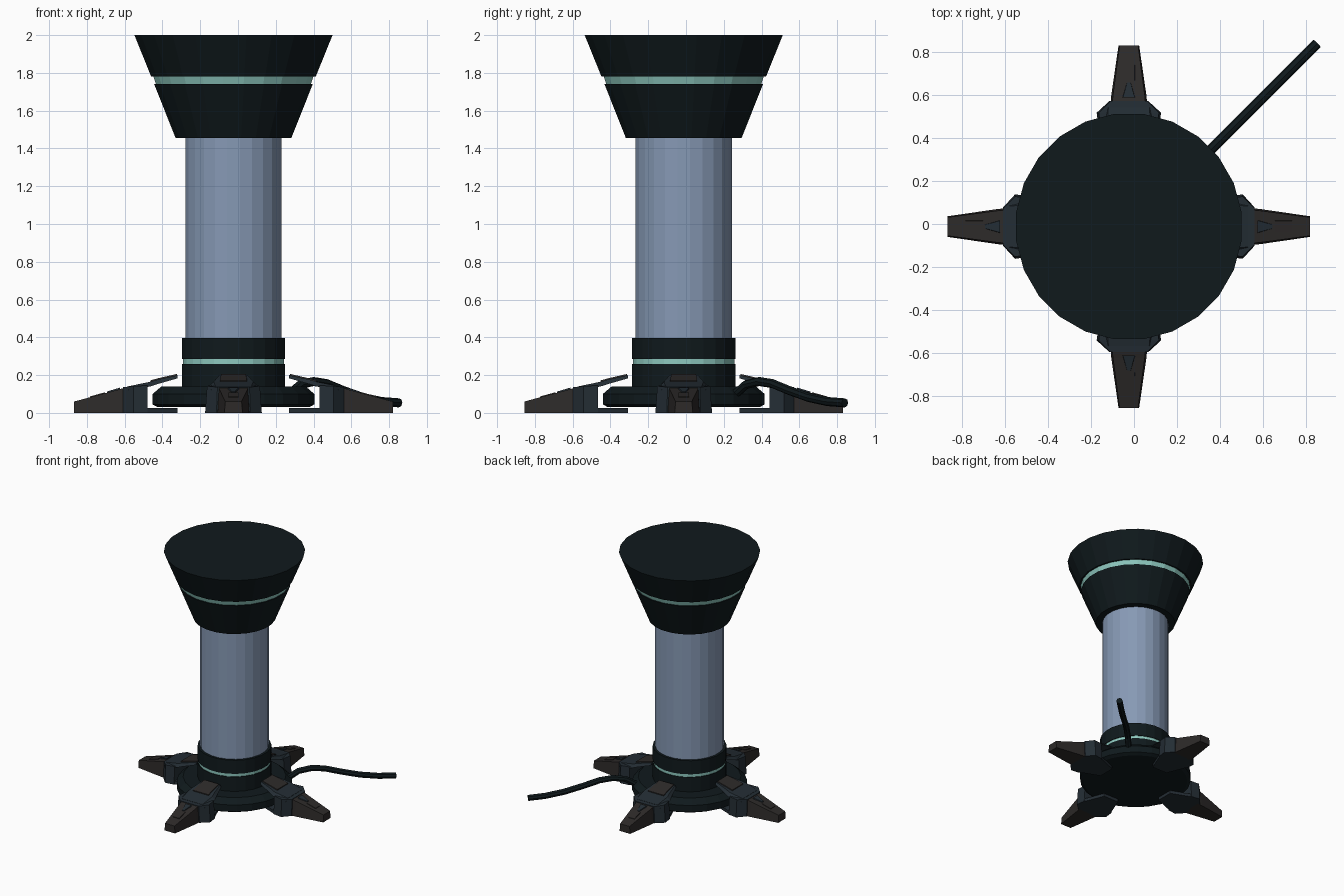
import bpy, bmesh
from math import radians, sin, cos
from mathutils import Matrix, Vector

if "Cube" in bpy.data.objects:
    bpy.data.objects.remove(bpy.data.objects["Cube"])

CX, CY = -0.024, -0.012          # axis of the column
SIDES = 24


def material(name, rgb):
    m = bpy.data.materials.new(name)
    m.diffuse_color = (*rgb, 1)
    m.use_nodes = True
    m.node_tree.nodes["Principled BSDF"].inputs["Base Color"].default_value = m.diffuse_color
    return m


DARK = material("dark_shell", (0.005, 0.010, 0.012))
TEAL = material("teal_band", (0.27, 0.58, 0.52))
STEEL = material("blue_steel", (0.24, 0.32, 0.46))
SLATE = material("slate", (0.017, 0.026, 0.034))
BROWN = material("brown_black", (0.026, 0.023, 0.022))


def add_object(name, bm, mat):
    bmesh.ops.recalc_face_normals(bm, faces=bm.faces)
    me = bpy.data.meshes.new(name)
    bm.to_mesh(me)
    bm.free()
    me.materials.append(mat)
    ob = bpy.data.objects.new(name, me)
    bpy.context.collection.objects.link(ob)
    return ob


def skin(bm, rings):
    """Join equal rings of points with quads and cap both ends."""
    vs = [[bm.verts.new(p) for p in ring] for ring in rings]
    n = len(vs[0])
    for a, b in zip(vs, vs[1:]):
        for i in range(n):
            j = (i + 1) % n
            bm.faces.new((a[i], a[j], b[j], b[i]))
    bm.faces.new(vs[0])
    bm.faces.new(vs[-1])


def turned(name, profile, mat):
    """Closed solid of revolution from (radius, z) pairs."""
    bm = bmesh.new()
    angles = [radians(7.5 + 360 / SIDES * i) for i in range(SIDES)]
    skin(bm, [[(CX + r * cos(a), CY + r * sin(a), z) for a in angles]
              for r, z in profile])
    return add_object(name, bm, mat)


def loft(name, sections, mat, angle):
    """Radial part from (r, half width bottom, half width top, z bottom, z top)."""
    bm = bmesh.new()
    skin(bm, [[(r, -wb, z0), (r, wb, z0), (r, wt, z1), (r, -wt, z1)]
              for r, wb, wt, z0, z1 in sections])
    ob = add_object(name, bm, mat)
    ob.matrix_world = Matrix.Translation((CX, CY, 0)) @ Matrix.Rotation(radians(angle), 4, 'Z')
    return ob


# Column, base and flared head
turned("base_disc", [(0.405, 0.03), (0.432, 0.045), (0.432, 0.10), (0.385, 0.14), (0.26, 0.14)], DARK)
turned("lower_collar", [(0.276, 0.13), (0.276, 0.26)], DARK)
turned("lower_band", [(0.270, 0.255), (0.270, 0.29)], TEAL)
turned("upper_collar", [(0.276, 0.285), (0.276, 0.397)], DARK)
turned("column", [(0.257, 0.38), (0.257, 1.47)], STEEL)
turned("head_lower", [(0.309, 1.455), (0.424, 1.742)], DARK)
turned("head_band", [(0.412, 1.735), (0.430, 1.79)], TEAL)
turned("head_upper", [(0.440, 1.782), (0.529, 2.0)], DARK)

# Four clamp feet
for side, ang in (("right", 0), ("back", 90), ("left", 180), ("front", 270)):
    loft(side + "_sole", [(0.295, 0.07, 0.07, 0, 0.025), (0.47, 0.14, 0.14, 0, 0.025)], SLATE, ang)
    loft(side + "_clamp_block", [(0.455, 0.14, 0.13, 0, 0.145), (0.53, 0.15, 0.14, 0, 0.142),
                                 (0.585, 0.09, 0.085, 0, 0.136)], SLATE, ang)
    loft(side + "_clamp_arm", [(0.295, 0.085, 0.075, 0.183, 0.200), (0.40, 0.115, 0.095, 0.153, 0.177),
                               (0.44, 0.13, 0.105, 0.140, 0.165), (0.555, 0.12, 0.095, 0.120, 0.141)],
         SLATE, ang)
    loft(side + "_arm_pad", [(0.300, 0.07, 0.065, 0.185, 0.206), (0.40, 0.075, 0.07, 0.16, 0.183),
                             (0.44, 0.075, 0.07, 0.15, 0.172)], BROWN, ang)
    loft(side + "_toe", [(0.565, 0.086, 0.078, 0, 0.137), (0.61, 0.082, 0.074, 0, 0.123),
                         (0.844, 0.048, 0.043, 0, 0.06)], BROWN, ang)
    loft(side + "_toe_wedge", [(0.60, 0.034, 0.028, 0.10, 0.134), (0.67, 0.012, 0.008, 0.08, 0.113)],
         SLATE, ang)
    loft(side + "_toe_pad", [(0.68, 0.03, 0.027, 0.08, 0.109), (0.76, 0.03, 0.027, 0.06, 0.087)],
         BROWN, ang)

# Power cable running out diagonally along the ground
path = [(0.24, 0.09), (0.285, 0.11), (0.33, 0.15), (0.40, 0.166), (0.47, 0.155),
        (0.56, 0.118), (0.66, 0.082), (0.76, 0.06), (0.853, 0.053)]
bm = bmesh.new()
rings = []
for i, (d, z) in enumerate(path):
    d0, z0 = path[max(i - 1, 0)]
    d1, z1 = path[min(i + 1, len(path) - 1)]
    t = Vector((d1 - d0, d1 - d0, z1 - z0)).normalized()
    u = Vector((1, -1, 0)).normalized()
    v = t.cross(u)
    c = Vector((d, d - 0.012, z))
    rings.append([c + 0.024 * (u * cos(radians(45 * k)) + v * sin(radians(45 * k))) for k in range(8)])
skin(bm, rings)
add_object("power_cable", bm, DARK)
